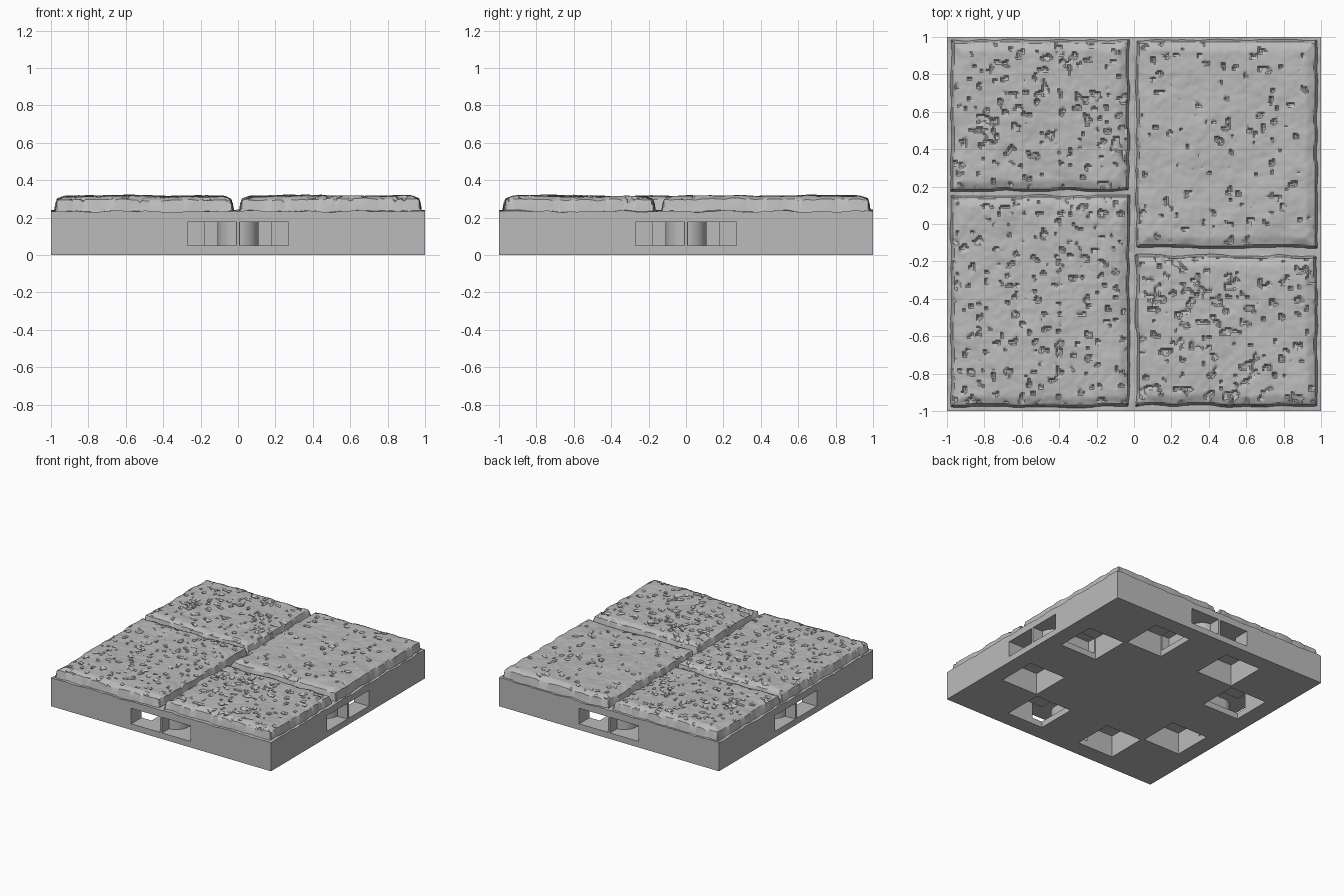
import bpy, bmesh, math
from mathutils import Vector, Matrix, noise

old = bpy.data.objects.get("Cube")
if old:
    bpy.data.objects.remove(old)

stone = bpy.data.materials.new("stone grey")
stone.use_nodes = True
GREY = (0.5, 0.5, 0.5, 1)
stone.diffuse_color = GREY
stone.node_tree.nodes["Principled BSDF"].inputs["Base Color"].default_value = GREY


def finish(bm, name):
    bmesh.ops.recalc_face_normals(bm, faces=bm.faces)
    mesh = bpy.data.meshes.new(name)
    bm.to_mesh(mesh)
    bm.free()
    mesh.materials.append(stone)
    ob = bpy.data.objects.new(name, mesh)
    bpy.context.collection.objects.link(ob)
    return ob


def prism(bm, outline, low, high):
    face = bm.faces.new([bm.verts.new((x, y, low)) for x, y in outline])
    top = bmesh.ops.extrude_face_region(bm, geom=[face])["geom"]
    bmesh.ops.translate(bm, vec=(0, 0, high - low),
                        verts=[v for v in top if isinstance(v, bmesh.types.BMVert)])


def eight_cutters(name, outline, low, high):
    """Repeat an outline mirrored in x and turned to all four sides."""
    bm = bmesh.new()
    for turn in range(4):
        spin = Matrix.Rotation(turn * math.pi / 2, 2)
        for side in (-1, 1):
            prism(bm, [spin @ Vector((side * x, y)) for x, y in outline], low, high)
    ob = finish(bm, name)
    ob.hide_render = True
    return ob


# Base block with connector slots and the sockets underneath
bm = bmesh.new()
prism(bm, [(-1, -1), (1, -1), (1, 1), (-1, 1)], 0, 0.225)
base = finish(bm, "base_block")

POST_Y, POST_R, RIB = -0.8, 0.11, 0.009
arc = [(POST_R * math.cos(a), POST_Y + POST_R * math.sin(a))
       for a in (math.radians(-85 + 85 * i / 10) for i in range(11))]
slot = [(0.27, -0.54), (0.27, -1.05), (RIB, -1.05)] + arc + [(POST_R, -0.54)]
socket = [(0.18, -0.865), (0.51, -0.865), (0.51, -0.53), (0.18, -0.53)]
cutters = [eight_cutters("slot_cutter", slot, 0.05, 0.178),
           eight_cutters("socket_cutter", socket, -0.1, 0.18)]
for cutter in cutters:
    mod = base.modifiers.new(cutter.name, "BOOLEAN")
    mod.object = cutter
    mod.solver = "EXACT"
bpy.context.view_layer.objects.active = base
base.select_set(True)
for mod in list(base.modifiers):
    bpy.ops.object.modifier_apply(modifier=mod.name)
for cutter in cutters:
    bpy.data.objects.remove(cutter)


def smooth(t):
    t = max(0.0, min(1.0, t))
    return t * t * (3 - 2 * t)


def rough(x, y, scale, seed):
    return noise.noise(Vector((x * scale, y * scale, seed)))


def relief(name, x0, x1, y0, y1, step, height):
    """Sheet of small faces raised by height(x, y), with a skirt below its rim."""
    bm = bmesh.new()
    bmesh.ops.create_grid(bm, x_segments=round((x1 - x0) / step),
                          y_segments=round((y1 - y0) / step), size=1)
    for v in bm.verts:
        x = x0 + (v.co.x + 1) / 2 * (x1 - x0)
        y = y0 + (v.co.y + 1) / 2 * (y1 - y0)
        v.co = (x, y, height(x, y))
    rim = [e for e in bm.edges if e.is_boundary]
    skirt = bmesh.ops.extrude_edge_only(bm, edges=rim)["geom"]
    for v in skirt:
        if isinstance(v, bmesh.types.BMVert):
            v.co.z = 0.21
    ob = finish(bm, name)
    bpy.ops.object.select_all(action="DESELECT")
    ob.select_set(True)
    bpy.context.view_layer.objects.active = ob
    bpy.ops.object.shade_smooth_by_angle(angle=math.radians(35))


# Rough mortar bed between and around the slabs
relief("mortar_bed", -1, 1, -1, 1, 0.02,
       lambda x, y: 0.234 + 0.012 * rough(x, y, 7, 2) + 0.006 * rough(x, y, 25, 4))


def slab(name, x0, x1, y0, y1, seed, pitting):
    def height(x, y):
        # Wavering, chipped edge that rises steeply to the worn top
        edge = min(x - x0, x1 - x, y - y0, y1 - y)
        edge += 0.01 * rough(x, y, 9, seed) - 0.002
        rise = 0.8 * smooth(edge / 0.018) + 0.2 * smooth(edge / 0.07)
        top = 0.312 + 0.010 * rough(x, y, 2.5, seed) + 0.006 * rough(x, y, 9, seed)
        top += 0.003 * rough(x, y, 30, seed)
        # Clustered pits
        cluster = 0.16 * rough(x, y, 4, seed + 20)
        pit = rough(x, y, 26, seed + 7) + 0.3 * rough(x, y, 60, seed) + cluster
        top -= 0.013 * smooth((pit - pitting) / 0.12)
        return 0.212 + (top - 0.212) * rise
    relief(name, x0, x1, y0, y1, 0.0085, height)


# Four paving slabs in a staggered pattern
slab("slab_back_right", -0.985, -0.018, 0.17, 0.99, 1.3, 0.36)
slab("slab_back_left", 0.004, 0.985, -0.135, 0.99, 5.7, 0.45)
slab("slab_front_right", -0.985, -0.018, -0.985, 0.16, 9.1, 0.36)
slab("slab_front_left", 0.004, 0.985, -0.98, -0.16, 14.6, 0.33)
